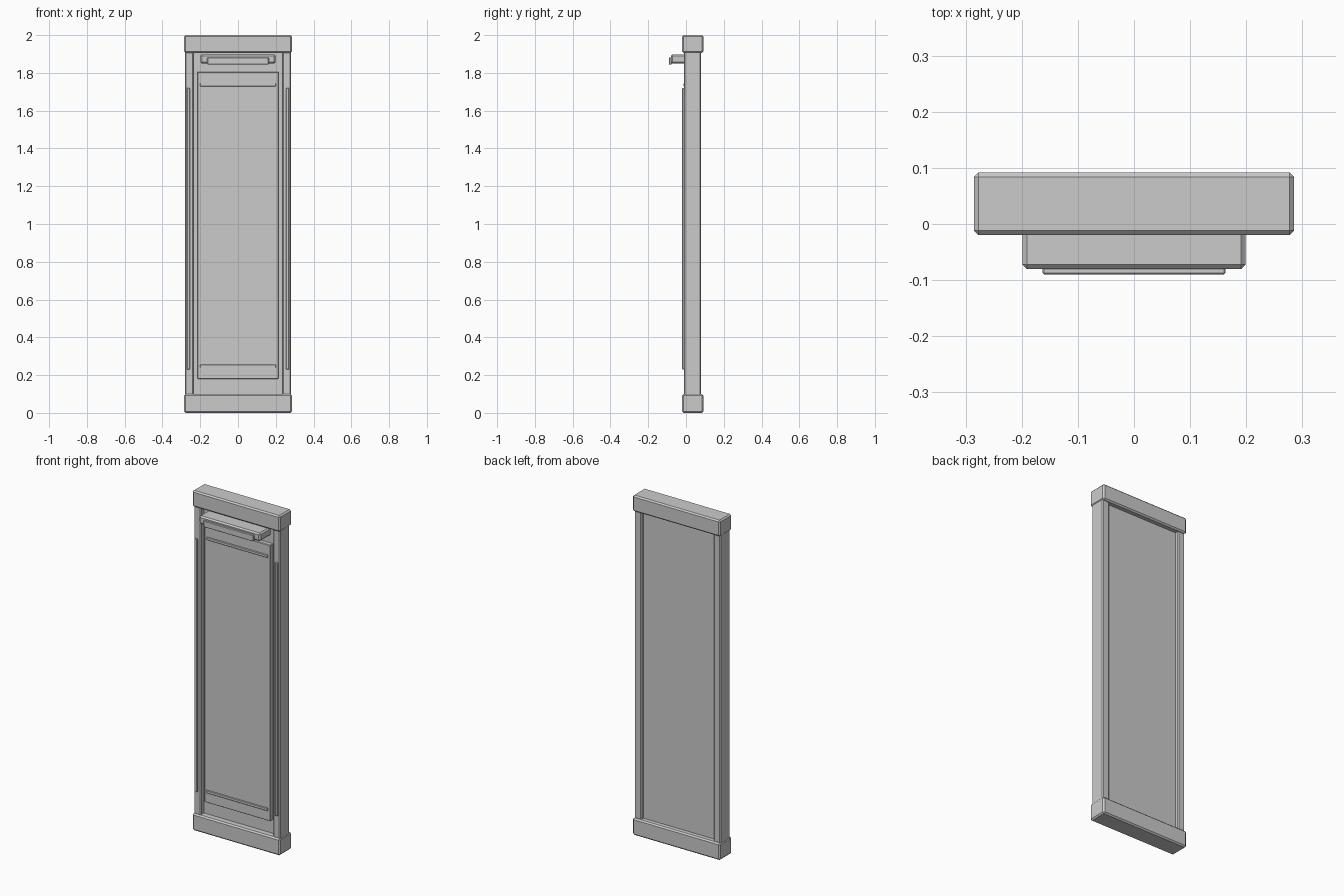
import bpy, bmesh

if "Cube" in bpy.data.objects:
    bpy.data.objects.remove(bpy.data.objects["Cube"])


def box(name, x, y, z, bevel=0.0):
    """Chamfered box from (min, max) ranges."""
    bm = bmesh.new()
    bmesh.ops.create_cube(bm, size=1)
    for v in bm.verts:
        for i, (lo, hi) in enumerate((x, y, z)):
            v.co[i] = lo if v.co[i] < 0 else hi
    if bevel:
        bmesh.ops.bevel(bm, geom=bm.edges[:], offset=bevel, segments=1,
                        profile=0.5, affect='EDGES')
    mesh = bpy.data.meshes.new(name)
    bm.to_mesh(mesh)
    bm.free()
    obj = bpy.data.objects.new(name, mesh)
    bpy.context.collection.objects.link(obj)
    return obj


def sym(half):
    return (-half, half)


# Top and bottom caps
box("bottom_cap", sym(0.285), (-0.02, 0.092), (0.0, 0.1), 0.008)
box("top_cap", sym(0.285), (-0.02, 0.092), (1.905, 2.0), 0.008)

# Side posts with thin raised strips on the front
for side, s in (("left", -1), ("right", 1)):
    box(side + "_post", sorted((s * 0.235, s * 0.281)), (-0.01, 0.08),
        (0.05, 1.95), 0.006)
    box(side + "_post_strip", sorted((s * 0.255, s * 0.27)), (-0.02, -0.005),
        (0.23, 1.72), 0.002)

# Recessed back panel and raised front panel
box("back_panel", sym(0.245), (0.02, 0.06), (0.05, 1.95))
box("front_panel", sym(0.215), (-0.006, 0.03), (0.18, 1.805), 0.003)

# Thin bars across the front panel
for name, z in (("lower_bar", 0.247), ("upper_bar", 1.737)):
    box(name, sym(0.2), (-0.013, 0.0), (z - 0.008, z + 0.008), 0.002)

# Lamp housing and its front lens
box("lamp_housing", sym(0.199), (-0.08, 0.03), (1.849, 1.897), 0.008)
box("lamp_lens", sym(0.163), (-0.09, -0.075), (1.844, 1.882), 0.003)
